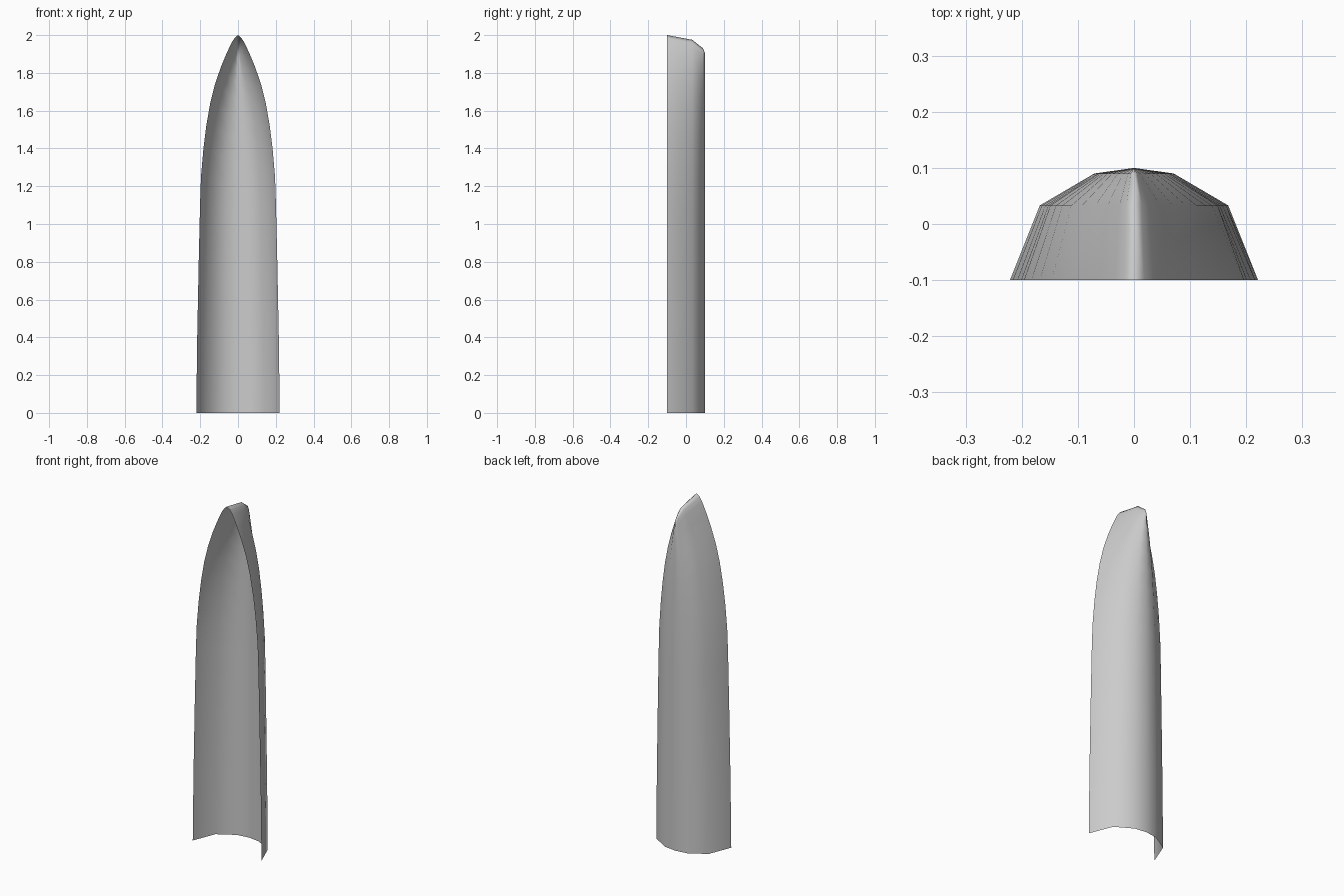
import bpy, bmesh

if "Cube" in bpy.data.objects:
    bpy.data.objects.remove(bpy.data.objects["Cube"])

# Half outline at the open front rim: (height, half-width)
outline = [(0, .221), (.4, .216), (.8, .208), (1.1, .201), (1.25, .196), (1.4, .183),
           (1.52, .168), (1.64, .147), (1.74, .122), (1.83, .091), (1.9, .062),
           (1.96, .034), (1.985, .018), (2.0, 0)]
# Cross-section columns: (width ratio, y, height of the column's top)
section = [(1, -.1, 2.0), (.76, .033, 1.975), (.32, .09, 1.93), (0, .1, 1.905)]
columns = [(-r, y, t) for r, y, t in section] + section[-2::-1]

# Open pointed shell, lofted row by row
bm = bmesh.new()
rows = [[bm.verts.new((w * r, y, z * t / 2)) for r, y, t in columns] for z, w in outline]
for low, high in zip(rows, rows[1:]):
    for i in range(len(columns) - 1):
        bm.faces.new((low[i + 1], low[i], high[i], high[i + 1]))

# Close the two halves along the tip ridge
bmesh.ops.remove_doubles(bm, verts=bm.verts, dist=.0005)
bmesh.ops.recalc_face_normals(bm, faces=bm.faces)
back = max(bm.faces, key=lambda f: f.calc_center_median().y)
if back.normal.y < 0:
    bmesh.ops.reverse_faces(bm, faces=bm.faces)
for f in bm.faces:
    f.smooth = True
mesh = bpy.data.meshes.new("pointed_shell")
bm.to_mesh(mesh)
bm.free()
shell = bpy.data.objects.new("pointed_shell", mesh)
bpy.context.collection.objects.link(shell)
